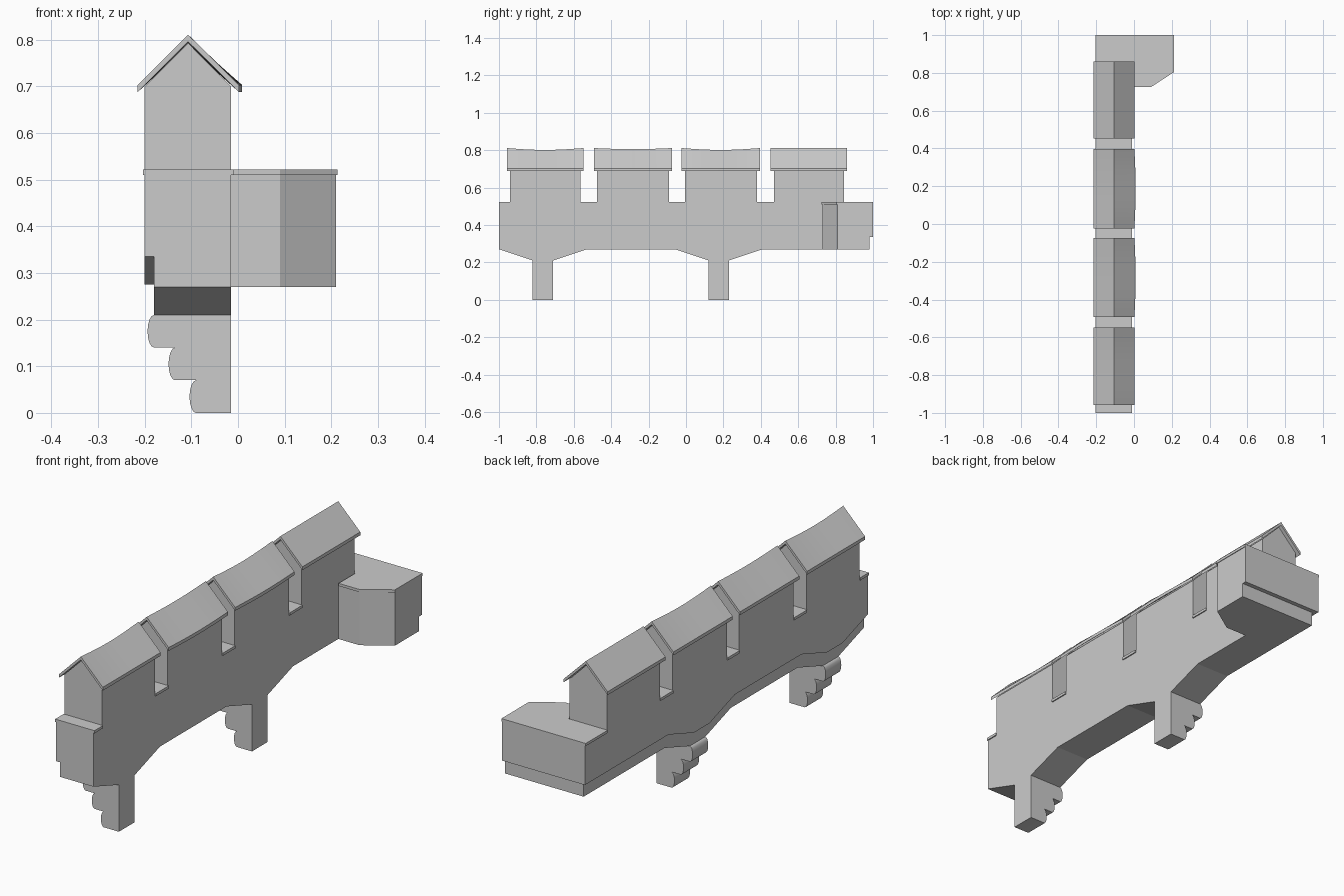
import bpy, bmesh, math
from mathutils import Vector

cube = bpy.data.objects.get("Cube")
if cube:
    bpy.data.objects.remove(cube, do_unlink=True)

stone = bpy.data.materials.new("pale_grey_stone")
stone.use_nodes = True
GREY = (0.6, 0.6, 0.6, 1)
stone.diffuse_color = GREY
stone.node_tree.nodes["Principled BSDF"].inputs["Base Color"].default_value = GREY

IN, OUT, RIDGE = -0.015, -0.2, -0.107   # inner face, outer face, ridge line (x)


def loft(name, rings):
    """Skin closed rings of points and cap both ends."""
    bm = bmesh.new()
    rows = [[bm.verts.new(p) for p in ring] for ring in rings]
    n = len(rows[0])
    for a, b in zip(rows, rows[1:]):
        for i in range(n):
            j = (i + 1) % n
            bm.faces.new((a[i], a[j], b[j], b[i]))
    bm.faces.new(rows[0])
    bm.faces.new(rows[-1])
    bmesh.ops.recalc_face_normals(bm, faces=bm.faces)
    mesh = bpy.data.meshes.new(name)
    bm.to_mesh(mesh)
    bm.free()
    mesh.materials.append(stone)
    obj = bpy.data.objects.new(name, mesh)
    bpy.context.collection.objects.link(obj)
    return obj


def prism(name, outline, axis, lo, hi):
    """Extrude a 2D outline along x, y or z."""
    def place(p, t):
        c = list(p)
        c.insert("xyz".index(axis), t)
        return Vector(c)
    return loft(name, [[place(p, t) for p in outline] for t in (lo, hi)])


def box(name, x, y, z):
    return prism(name, [(x[0], y[0]), (x[1], y[0]), (x[1], y[1]), (x[0], y[1])], "z", *z)


def smooth(obj, degrees):
    bpy.ops.object.select_all(action="DESELECT")
    obj.select_set(True)
    bpy.context.view_layer.objects.active = obj
    bpy.ops.object.shade_smooth_by_angle(angle=math.radians(degrees))


# Wall: lower edge drops towards each corbel
CORBELS = [(-0.82, -0.71), (0.12, 0.23)]


def wall_outline(base, end):
    pts = [(-1, base)]
    for a, b in CORBELS:
        if a - 0.18 > -1:
            pts.append((a - 0.18, base))
        pts += [(a, base - 0.06), (b, base - 0.06), (b + 0.18, base)]
    return pts + [(end, base), (end, 0.51), (-1, 0.51)]


prism("wall_core", wall_outline(0.27, 0.98), "x", -0.18, IN)
prism("wall_outer_layer", wall_outline(0.335, 1), "x", OUT, -0.18)
box("wall_back_layer", (-0.18, 0.21), (0.98, 1), (0.335, 0.51))

# Scrolled corbels: three rounded steps
scroll = [(IN, 0.21), (IN, 0)]
for step in range(3):
    x, z = -0.09 - 0.045 * step, 0.07 * step
    for k in range(9):
        a = math.pi * k / 8
        scroll.append((x - 0.014 * math.sin(a), z + 0.035 * (1 - math.cos(a))))
for i, (a, b) in enumerate(CORBELS):
    smooth(prism(f"corbel_{i + 1}", scroll, "y", a, b), 35)

# Side platform at the back
prism("platform_body", [(IN, 0.98), (0.21, 0.98), (0.21, 0.81), (0.09, 0.73), (IN, 0.73)],
      "z", 0.27, 0.51)
prism("platform_slab", [(-0.01, 1), (0.213, 1), (0.213, 0.805), (0.09, 0.725), (-0.01, 0.725)],
      "z", 0.51, 0.522)

# Merlons with pitched roofs: y start, y end, ridge sag, eave bulge
MERLONS = [(-0.94, -0.565, 0.01, 0.0), (-0.475, -0.09, 0.006, 0.007),
           (-0.005, 0.38, 0.01, 0.007), (0.47, 0.845, 0.0, 0.0)]
gable = [(OUT, 0.51), (IN, 0.51), (IN, 0.7), (RIDGE, 0.793), (OUT, 0.7)]
for i, (a, b, sag, bulge) in enumerate(MERLONS):
    prism(f"merlon_{i + 1}", gable, "y", a, b)
    rings = []
    for k in range(13):
        t = k / 12
        y = a - 0.018 + t * (b - a + 0.034)
        bend = math.sin(math.pi * t)
        top = 0.811 - sag * bend
        right = 0.002 + bulge * bend
        rings.append([(-0.215, y, 0.703), (RIDGE, y, top), (right, y, 0.703),
                      (right, y, 0.688), (RIDGE, y, top - 0.015), (-0.215, y, 0.688)])
    smooth(loft(f"roof_{i + 1}", rings), 40)

# Thin coping in each gap and at both ends
edges = [-1] + [v for m in MERLONS for v in m[:2]] + [1]
for i in range(0, len(edges), 2):
    box(f"coping_{i // 2 + 1}", (-0.204, -0.01), (edges[i], edges[i + 1]), (0.51, 0.522))
